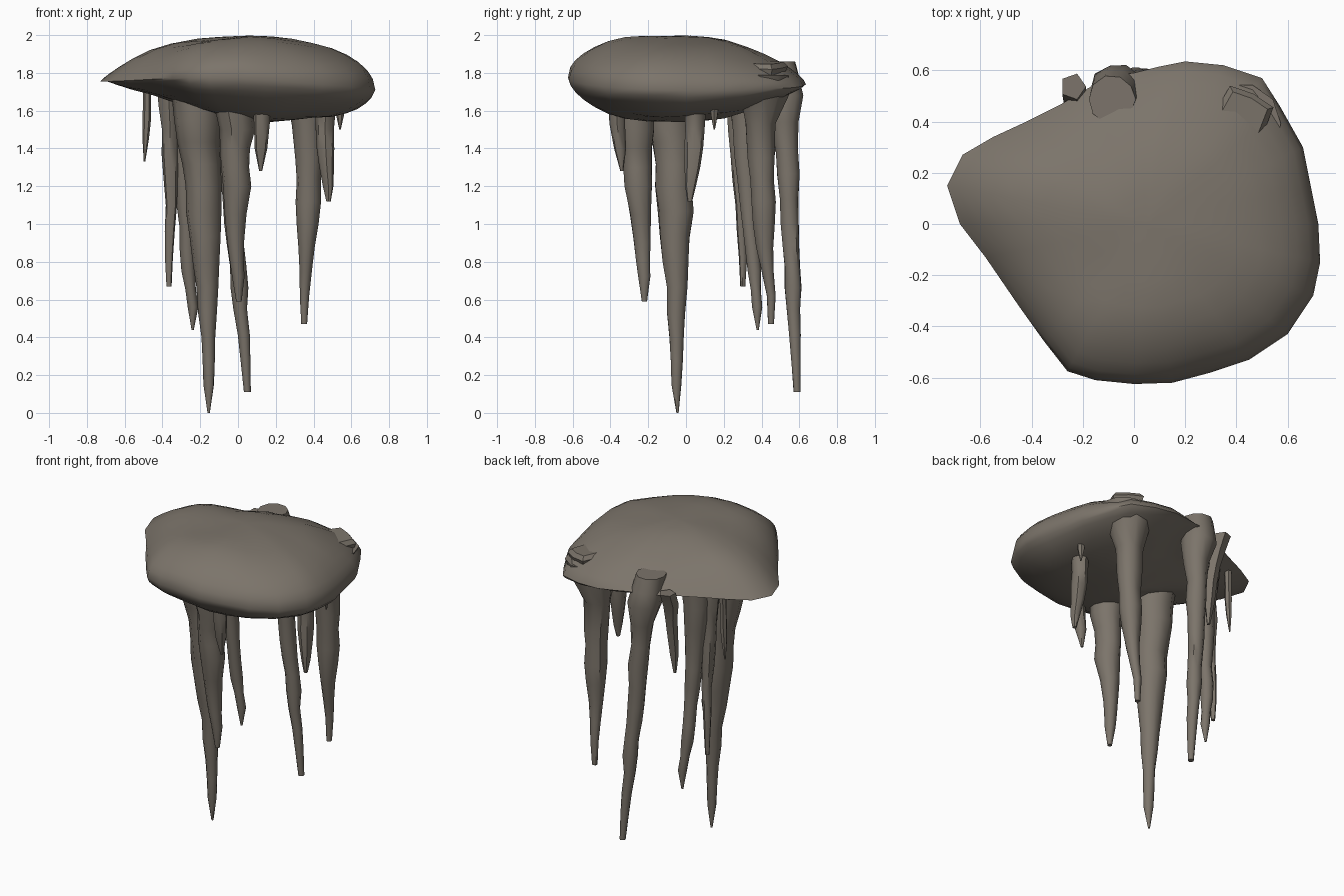
import bpy, bmesh, math, random
from mathutils import Vector, noise

if "Cube" in bpy.data.objects:
    bpy.data.objects.remove(bpy.data.objects["Cube"])

random.seed(4)
stone = bpy.data.materials.new("stone")
stone.diffuse_color = (0.20, 0.175, 0.145, 1)
stone.use_nodes = True
stone.node_tree.nodes["Principled BSDF"].inputs["Base Color"].default_value = stone.diffuse_color


def skin_rings(name, rings, angle):
    """Skin closed rings from first to last, capping both ends."""
    bm = bmesh.new()
    vs = [[bm.verts.new(p) for p in ring] for ring in rings]
    n = len(vs[0])
    for a, b in zip(vs, vs[1:]):
        for i in range(n):
            j = (i + 1) % n
            bm.faces.new((a[i], a[j], b[j], b[i]))
    bm.faces.new(vs[0][::-1])
    bm.faces.new(vs[-1])
    bmesh.ops.recalc_face_normals(bm, faces=bm.faces)
    me = bpy.data.meshes.new(name)
    bm.to_mesh(me)
    bm.free()
    ob = bpy.data.objects.new(name, me)
    bpy.context.collection.objects.link(ob)
    me.materials.append(stone)
    bpy.ops.object.select_all(action='DESELECT')
    ob.select_set(True)
    bpy.context.view_layer.objects.active = ob
    bpy.ops.object.shade_smooth_by_angle(angle=math.radians(angle))
    return ob


# Rock cap: plan outline, sharp rim at the left and back, round at front and right
outline = [(-.73, .15), (-.67, .27), (-.55, .34), (-.42, .40), (-.29, .465), (-.18, .53),
           (-.09, .58), (0, .59), (.1, .615), (.2, .635), (.35, .62), (.5, .57), (.57, .46),
           (.66, .30), (.69, .15), (.72, 0), (.727, -.15), (.70, -.28), (.6, -.43),
           (.45, -.53), (.3, -.58), (.15, -.62), (0, -.625), (-.15, -.61), (-.26, -.575),
           (-.35, -.46), (-.45, -.32), (-.58, -.13), (-.68, 0)]


def cap_ring(s, top):
    ring = []
    for x, y in outline:
        d = Vector((x, y)).normalized()
        f = min(1, max(0, .5 + .5 * (d.x - d.y)))
        rim = 1.755 - .05 * max(d.x, 0) + .02 * max(-d.y, 0)
        if top:
            p = 2.5 - .5 * max(d.x, 0) - 1.1 * min(d.x, 0) - .4 * d.y
            q = 1 + f
            z = rim + (1.997 - .03 * s * max(-d.x, 0) - rim) * (1 - s ** p) ** (1 / q)
        else:
            p, q = 1 + f + .8 * max(d.x, 0) * f, 1 + .8 * f
            z = rim - (rim - 1.54) * (1 - s ** p) ** (1 / q)
        px, py = .05 + s * (x - .05), s * y
        if .3 < s < .99:
            z += .018 * noise.noise((px * 4, py * 4, 3 if top else 9))
        ring.append((px, py, z))
    return ring


steps = [.04, .2, .36, .52, .66, .78, .87, .94, .98]
rings = [cap_ring(s, True) for s in steps] + [cap_ring(1, True)]
rings += [cap_ring(s, False) for s in reversed(steps)]
skin_rings("rock_cap", rings, 50)


# Stalactites: tapered lumpy tubes along (x, y, z, radius) points
def stalactite(name, path, sides=10, lump=.1):
    rings = []
    for a, b in zip(path, path[1:]):
        n = max(1, round((a[2] - b[2]) / .12))
        for i in range(n):
            t = i / n
            x, y, z, r = [u + (v - u) * t for u, v in zip(a, b)]
            rings.append((x, y, z, r * random.uniform(1 - lump, 1 + lump)))
    rings.append(path[-1])
    out = []
    for k, (x, y, z, r) in enumerate(rings):
        w = 0 if k == len(rings) - 1 else r * .08
        x += random.uniform(-w, w)
        y += random.uniform(-w, w)
        ring = []
        for i in range(sides):
            a = math.tau * i / sides
            q = r * (1 + .12 * noise.noise((math.cos(a) * 1.2 + path[0][0] * 9,
                                            math.sin(a) * 1.2, z * 4)))
            ring.append((x + q * math.cos(a), y + q * math.sin(a), z))
        out.append(ring)
    skin_rings(name, out, 45)


stalactite("long_front_stalactite", [(-.23, -.08, 1.75, .16), (-.22, -.08, 1.55, .13),
           (-.19, -.06, 1.2, .10), (-.17, -.05, .8, .068), (-.16, -.05, .4, .04),
           (-.155, -.05, .15, .03), (-.155, -.045, 0, .006)])
stalactite("long_back_stalactite", [(-.085, .49, 1.86, .10), (-.06, .52, 1.68, .10),
           (-.04, .535, 1.4, .065), (-.02, .55, 1.0, .05), (.015, .57, .55, .038),
           (.04, .58, .28, .028), (.05, .588, .11, .018)])
stalactite("front_centre_stalactite", [(-.02, -.26, 1.72, .13), (-.01, -.26, 1.5, .095),
           (-.01, -.25, 1.2, .07), (-.01, -.235, .9, .05), (0, -.22, .72, .035),
           (.005, -.22, .59, .014)])
stalactite("back_right_stalactite", [(.42, .40, 1.79, .17), (.395, .405, 1.68, .135),
           (.375, .40, 1.53, .09), (.37, .40, 1.35, .075), (.365, .41, 1.0, .055),
           (.36, .43, .75, .036), (.35, .45, .62, .025), (.35, .45, .47, .016)])
stalactite("back_left_stalactite", [(-.30, .30, 1.78, .09), (-.29, .31, 1.5, .065),
           (-.28, .33, 1.1, .045), (-.26, .36, .75, .034), (-.24, .375, .56, .025),
           (-.24, .38, .44, .006)])
stalactite("left_stalactite", [(-.37, .27, 1.76, .06), (-.36, .27, 1.5, .045),
           (-.355, .29, 1.1, .03), (-.365, .3, .82, .024), (-.365, .3, .67, .013)], 8)
stalactite("right_stalactite", [(.47, .05, 1.80, .09), (.46, .05, 1.6, .06),
           (.465, .04, 1.4, .048), (.48, .025, 1.2, .028), (.48, .02, 1.12, .012)], 8)
stalactite("small_front_stalactite", [(.125, -.37, 1.68, .045), (.125, -.365, 1.53, .038),
           (.12, -.35, 1.4, .032), (.12, -.34, 1.28, .008)], 8)
stalactite("thin_left_stalactite", [(-.48, .30, 1.74, .022), (-.485, .30, 1.55, .022),
           (-.49, .30, 1.45, .016), (-.495, .30, 1.33, .004)], 6)
stalactite("thin_back_stalactite", [(-.24, .54, 1.79, .05), (-.23, .50, 1.7, .05),
           (-.22, .46, 1.5, .035), (-.22, .44, 1.35, .03), (-.22, .43, 1.22, .01)], 5)
stalactite("tiny_right_stalactite", [(.54, .15, 1.7, .03), (.54, .15, 1.58, .02),
           (.54, .15, 1.5, .004)], 6)


# Broken flat flake lying on the back right shoulder of the cap
flake = []
for h, s in [(-.04, .8), (.01, 1), (.035, .8)]:
    flake.append([(.43 + .12 * s * math.cos(a) * r, .42 + .12 * s * math.sin(a) * r,
                   1.82 + h - .012 * s * math.cos(a))
                  for a, r in zip([.3, 1.2, 2.0, 3.1, 4.1, 5.4], [1, .8, 1.1, 1, 1, .9])])
skin_rings("back_right_flake", flake, 25)
